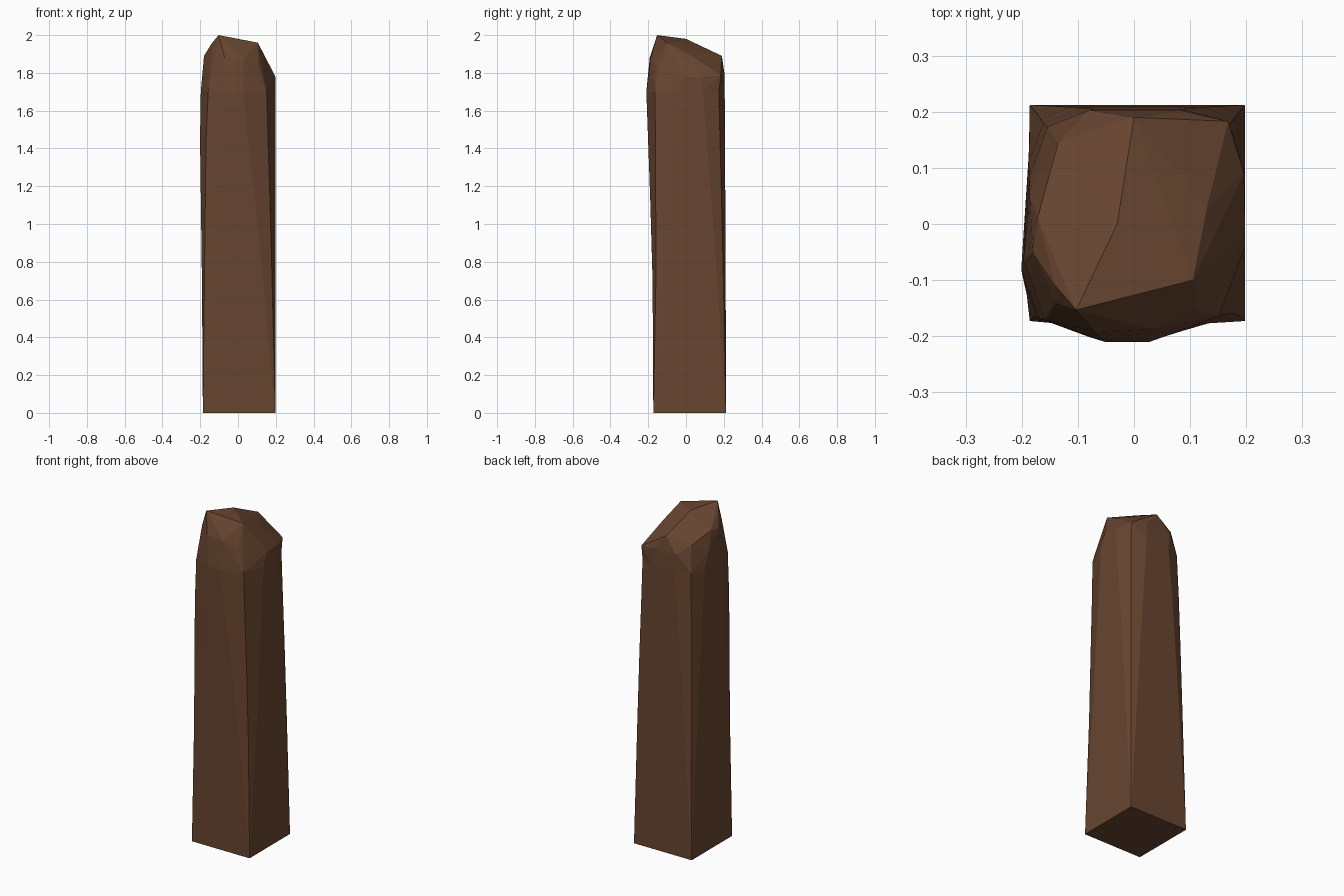
import bpy, bmesh

if "Cube" in bpy.data.objects:
    bpy.data.objects.remove(bpy.data.objects["Cube"])

wood = bpy.data.materials.new("dark brown wood")
wood.diffuse_color = (0.138, 0.060, 0.030, 1)
wood.use_nodes = True
wood.node_tree.nodes["Principled BSDF"].inputs["Base Color"].default_value = wood.diffuse_color


def ring(z, xl, xr, yf, yb, fl, fr, br, bl, bulge):
    """Rectangle with a differently worn (two-facet) bevel on each corner."""
    pts = []
    for x, y, sx, sy, c, flip in ((xl - bulge, yf, 1, 1, fl, False), (xr, yf, -1, 1, fr, True),
                                  (xr, yb, -1, -1, br, False), (xl, yb, 1, -1, bl, True)):
        corner = [(x, y + sy * c, z), (x + sx * c * .27, y + sy * c * .27, z), (x + sx * c, y, z)]
        pts += corner[::-1] if flip else corner
    return pts


# Levels: z, left, right, front, back, corner wear FL, FR, BR, BL, left bulge
levels = [
    (0.00, -.186, .198, -.173, .212, .002, .002, .002, .002, 0),
    (0.70, -.186, .198, -.177, .210, .050, .065, .045, .045, .005),
    (1.15, -.187, .198, -.190, .208, .090, .110, .075, .075, .010),
    (1.45, -.188, .198, -.201, .206, .120, .145, .097, .097, .013),
    (1.70, -.186, .198, -.210, .205, .145, .170, .115, .118, .011),
]

bm = bmesh.new()

# Post shaft
rows = [[bm.verts.new(p) for p in ring(*lv)] for lv in levels]
n = len(rows[0])
bm.faces.new(rows[0][::-1])
for a, b in zip(rows, rows[1:]):
    for i in range(n):
        j = (i + 1) % n
        bm.faces.new((a[i], a[j], b[j], b[i]))

# Rough hewn slanted top: hull over the last ring and a few worn points
worn = [
    (.198, -.01, 1.78), (.196, .09, 1.78), (.168, .183, 1.785), (.08, .203, 1.80),
    (-.08, .203, 1.80), (-.186, .05, 1.80), (-.180, -.05, 1.89), (-.07, -.192, 1.88),
    (.03, -.188, 1.87), (-.14, -.14, 1.90), (.11, -.152, 1.84),
    (-.103, -.153, 2.00), (.105, -.10, 1.96), (.18, .01, 1.815), (0, .19, 1.89),
    (-.135, .145, 1.85), (-.172, .01, 1.90), (-.14, -.11, 1.955), (-.03, 0, 1.98),
    (.13, .03, 1.89),
]
tops = [bm.verts.new(p) for p in [tuple(v.co) for v in rows[-1]] + worn]
bmesh.ops.convex_hull(bm, input=tops)
loose = [v for v in bm.verts if not v.link_faces]
bmesh.ops.delete(bm, geom=loose, context='VERTS')
seam = [f for f in bm.faces if all(abs(v.co.z - 1.70) < 1e-4 for v in f.verts)]
bmesh.ops.delete(bm, geom=seam, context='FACES')
bmesh.ops.remove_doubles(bm, verts=bm.verts[:], dist=0.0004)
bmesh.ops.recalc_face_normals(bm, faces=bm.faces[:])

mesh = bpy.data.meshes.new("wooden_post")
bm.to_mesh(mesh)
bm.free()
mesh.materials.append(wood)
post = bpy.data.objects.new("wooden_post", mesh)
bpy.context.collection.objects.link(post)
